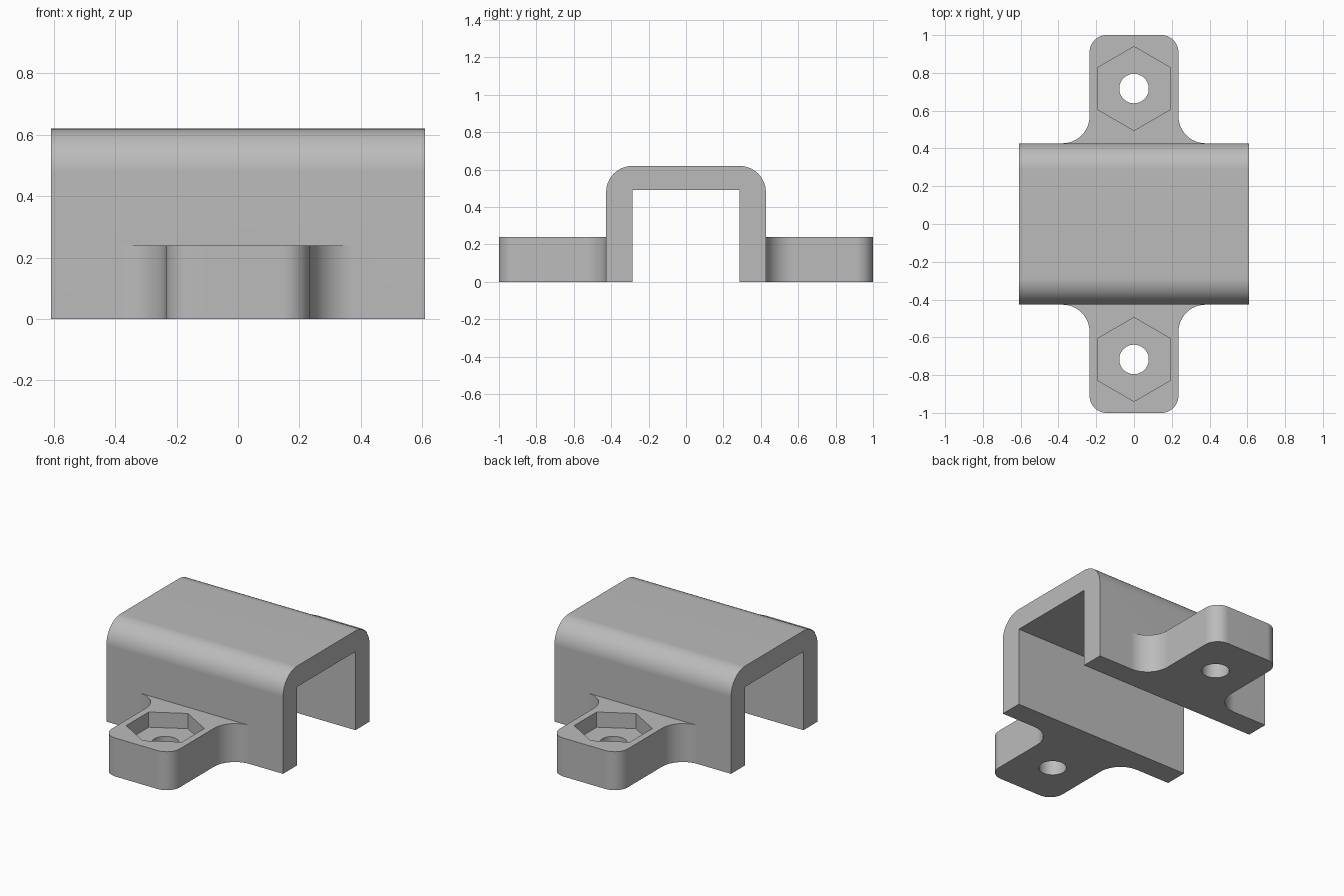
import bpy, bmesh
from math import cos, sin, radians, pi
from mathutils import Vector

cube = bpy.data.objects.get("Cube")
if cube:
    bpy.data.objects.remove(cube, do_unlink=True)

# Overall sizes
LENGTH, HALF_Y, HEIGHT, WALL, ROUND = 0.61, 0.427, 0.62, 0.14, 0.14
ROOF = 0.13
TAB_W, TAB_H, TAB_ROUND, FILLET = 0.235, 0.24, 0.09, 0.145
BOLT_Y, HEX_R, HOLE_R, HEX_DEPTH = 0.717, 0.222, 0.078, 0.095

grey = bpy.data.materials.new("plain grey")
grey.use_nodes = True
GREY = (0.5, 0.5, 0.5, 1)
grey.diffuse_color = GREY
grey.node_tree.nodes["Principled BSDF"].inputs["Base Color"].default_value = GREY


def arc(cx, cy, r, start, end, steps=12):
    """Points on an arc, angles in degrees."""
    angles = [radians(start + (end - start) * i / steps) for i in range(steps + 1)]
    return [(cx + r * cos(a), cy + r * sin(a)) for a in angles]


def prism(name, outline, offset):
    """Extrude a closed 3D outline along an offset."""
    bm = bmesh.new()
    face = bm.faces.new([bm.verts.new(p) for p in outline])
    grown = bmesh.ops.extrude_face_region(bm, geom=[face])["geom"]
    bmesh.ops.translate(bm, vec=Vector(offset),
                        verts=[g for g in grown if isinstance(g, bmesh.types.BMVert)])
    bmesh.ops.recalc_face_normals(bm, faces=bm.faces)
    mesh = bpy.data.meshes.new(name)
    bm.to_mesh(mesh)
    bm.free()
    mesh.materials.append(grey)
    obj = bpy.data.objects.new(name, mesh)
    bpy.context.collection.objects.link(obj)
    return obj


def combine(target, other, operation):
    """Apply a boolean and discard the second object."""
    mod = target.modifiers.new("combine", 'BOOLEAN')
    mod.object, mod.operation, mod.solver = other, operation, 'EXACT'
    bpy.context.view_layer.objects.active = target
    bpy.ops.object.modifier_apply(modifier=mod.name)
    bpy.data.objects.remove(other, do_unlink=True)


# Channel: rounded outside, square inside, open underneath
inner = HALF_Y - WALL
edge = HALF_Y - ROUND
profile = ([(HALF_Y, 0)] + arc(edge, HEIGHT - ROUND, ROUND, 0, 90)
           + arc(-edge, HEIGHT - ROUND, ROUND, 90, 180) + [(-HALF_Y, 0)]
           + [(-inner, 0), (-inner, HEIGHT - ROOF), (inner, HEIGHT - ROOF), (inner, 0)])
bracket = prism("bracket", [(-LENGTH, y, z) for y, z in profile], (2 * LENGTH, 0, 0))

# Mounting tab: filleted root, rounded outer corners
root = TAB_W + FILLET
half = ([(root, HALF_Y - WALL / 2)]
        + arc(root, HALF_Y + FILLET, FILLET, 270, 180)
        + arc(TAB_W - TAB_ROUND, 1 - TAB_ROUND, TAB_ROUND, 0, 90))
tab_outline = half + [(-x, y) for x, y in reversed(half)]

for side in (1, -1):
    tab = prism("mounting_tab", [(x, side * y, 0) for x, y in tab_outline], (0, 0, TAB_H))
    combine(bracket, tab, 'UNION')
    # Nut pocket and bolt hole
    pocket = arc(0, side * BOLT_Y, HEX_R, 90, 390, 5)
    hole = arc(0, side * BOLT_Y, HOLE_R, 0, 352.5, 47)
    combine(bracket, prism("nut_pocket", [(x, y, TAB_H - HEX_DEPTH) for x, y in pocket],
                           (0, 0, HEX_DEPTH + 0.05)), 'DIFFERENCE')
    combine(bracket, prism("bolt_hole", [(x, y, -0.1) for x, y in hole],
                           (0, 0, TAB_H + 0.1)), 'DIFFERENCE')

# Smooth rounds with crisp edges and flat faces
bpy.ops.object.select_all(action='DESELECT')
bracket.select_set(True)
bpy.context.view_layer.objects.active = bracket
bpy.ops.object.shade_smooth_by_angle(angle=radians(30))
normals = bracket.modifiers.new("flat_faces", 'WEIGHTED_NORMAL')
normals.keep_sharp = True
